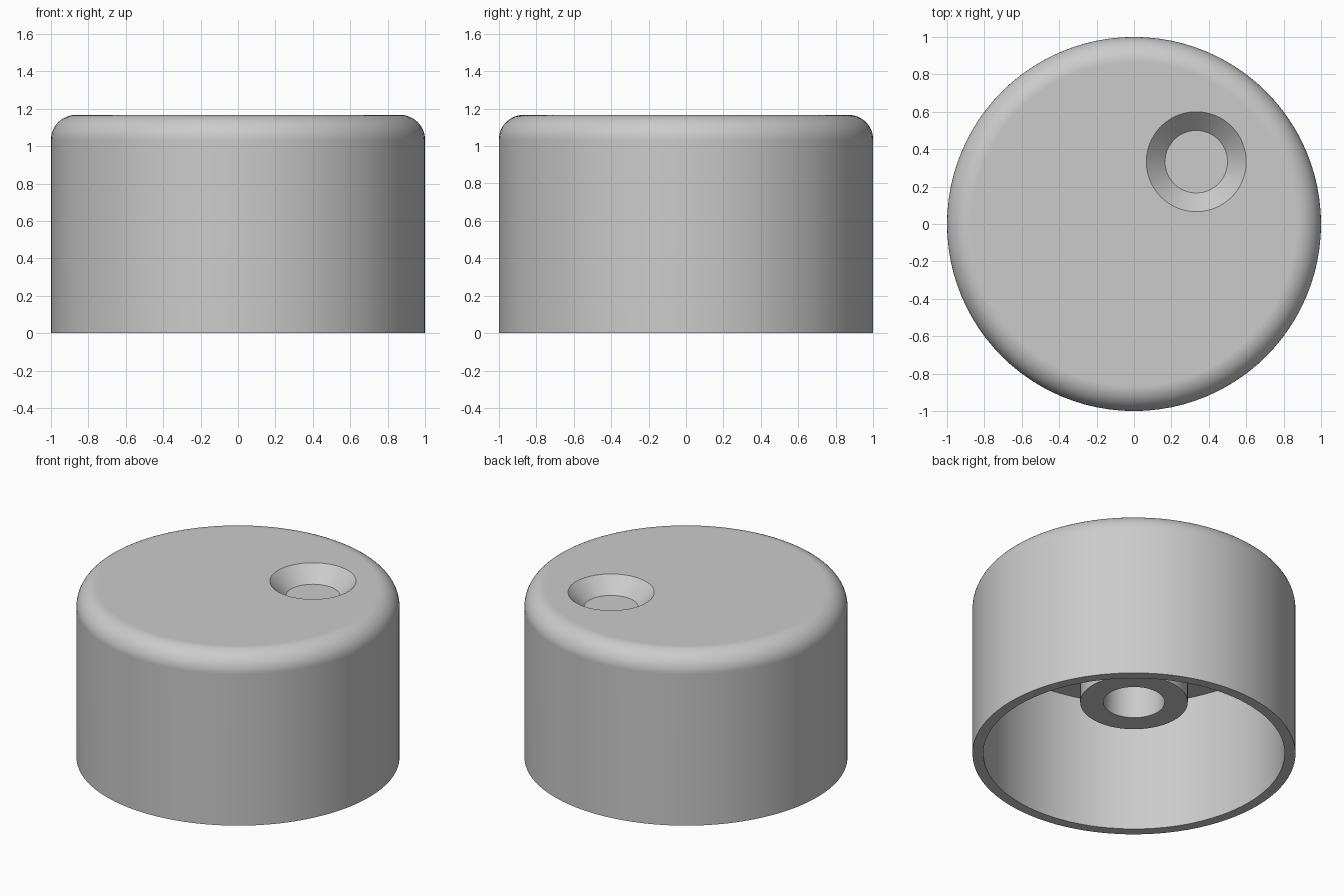
import bpy, bmesh, math
from mathutils import Matrix, Vector

cube = bpy.data.objects.get("Cube")
if cube:
    bpy.data.objects.remove(cube, do_unlink=True)

RADIUS, HEIGHT, FILLET = 1.0, 1.167, 0.133
INNER, CEILING = 0.933, 0.9
BOSS_R, BORE_R, BOSS_Z = 0.333, 0.19, 0.367
DIMPLE_XY, DIMPLE_TOP, DIMPLE_FLOOR, DIMPLE_DEPTH = 0.333, 0.267, 0.167, 0.1
SEGMENTS = 96

grey = bpy.data.materials.new("plain_grey")
grey.use_nodes = True
colour = (0.6, 0.6, 0.6, 1)
grey.diffuse_color = colour
grey.node_tree.nodes["Principled BSDF"].inputs["Base Color"].default_value = colour


def make_object(name, bm):
    bmesh.ops.recalc_face_normals(bm, faces=bm.faces)
    mesh = bpy.data.meshes.new(name)
    bm.to_mesh(mesh)
    bm.free()
    mesh.materials.append(grey)
    obj = bpy.data.objects.new(name, mesh)
    bpy.context.collection.objects.link(obj)
    return obj


def lathe(name, profile):
    """Spin a radius/height profile about z; ends on the axis become flat caps."""
    bm = bmesh.new()
    verts = [bm.verts.new((r, 0, z)) for r, z in profile]
    edges = [bm.edges.new(pair) for pair in zip(verts, verts[1:])]
    bmesh.ops.spin(bm, geom=verts + edges, cent=(0, 0, 0), axis=(0, 0, 1),
                   angle=math.tau, steps=SEGMENTS)
    bmesh.ops.remove_doubles(bm, verts=bm.verts, dist=1e-4)
    poles = [v for v in bm.verts if v.co.xy.length < 1e-4]
    bmesh.ops.dissolve_verts(bm, verts=poles)
    return make_object(name, bm)


# Hollow knob: rounded cap, thin skirt and central shaft boss
fillet = [(RADIUS - FILLET + FILLET * math.sin(a), HEIGHT - FILLET + FILLET * math.cos(a))
          for a in (math.pi / 2 * i / 12 for i in range(13))]
inside = [(RADIUS, 0), (INNER, 0), (INNER, CEILING), (BOSS_R, CEILING),
          (BOSS_R, BOSS_Z), (BORE_R, BOSS_Z), (BORE_R, CEILING), (0, CEILING)]
knob = lathe("knob_body", [(0, HEIGHT)] + fillet + inside)

# Conical finger dimple, cut a little past the top surface
over = 0.04
slope = (DIMPLE_TOP - DIMPLE_FLOOR) / DIMPLE_DEPTH
bm = bmesh.new()
bmesh.ops.create_cone(bm, cap_ends=True, segments=SEGMENTS, radius1=DIMPLE_FLOOR,
                      radius2=DIMPLE_TOP + over * slope, depth=DIMPLE_DEPTH + over,
                      matrix=Matrix.Translation(Vector((
                          DIMPLE_XY, DIMPLE_XY, HEIGHT + (over - DIMPLE_DEPTH) / 2))))
cutter = make_object("dimple_cutter", bm)
cutter.hide_render = True

cut = knob.modifiers.new("finger_dimple", "BOOLEAN")
cut.operation = "DIFFERENCE"
cut.solver = "EXACT"
cut.object = cutter
bpy.ops.object.select_all(action="DESELECT")
knob.select_set(True)
bpy.context.view_layer.objects.active = knob
bpy.ops.object.modifier_apply(modifier=cut.name)
bpy.data.objects.remove(cutter, do_unlink=True)

# Smooth sides with crisp rims
bpy.ops.object.shade_smooth_by_angle(angle=math.radians(30))
knob.modifiers.new("flat_cap_shading", "WEIGHTED_NORMAL").keep_sharp = True
